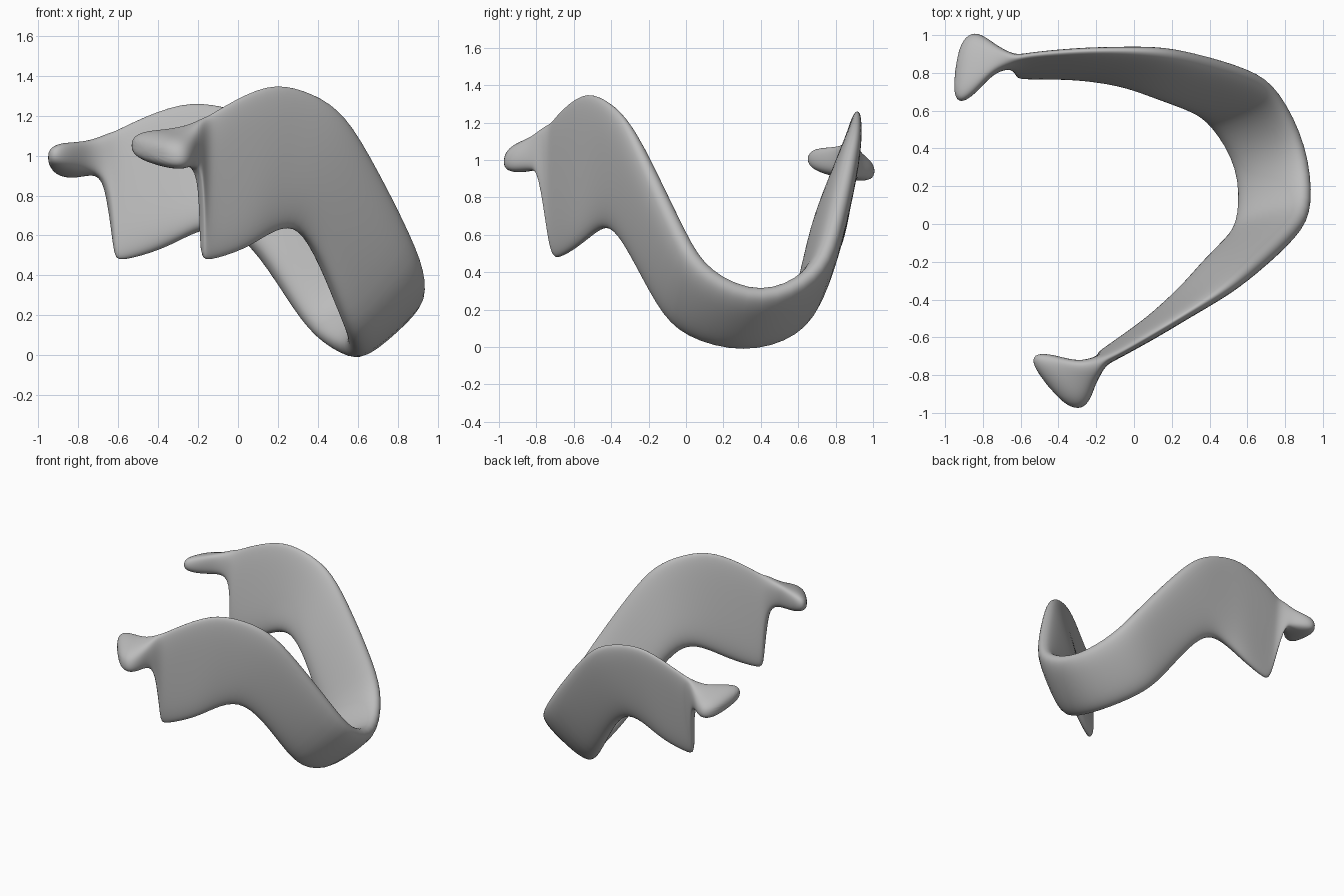
import bpy, bmesh, math
from mathutils import Vector

if "Cube" in bpy.data.objects:
    bpy.data.objects.remove(bpy.data.objects["Cube"])

bone = bpy.data.materials.new("bone_grey")
bone.diffuse_color = (0.5, 0.5, 0.5, 1)
bone.use_nodes = True
bone.node_tree.nodes["Principled BSDF"].inputs["Base Color"].default_value = bone.diffuse_color

# Stations from the chin to the end of the branch:
# lower edge point, upper edge point (forward, outward, up), half thickness
BRANCH = [
    ((.635, 0, -.01), (.99, 0, .25), .09),
    ((.55, .29, .07), (.93, .31, .39), .09),
    ((.46, .39, .205), (.835, .42, .58), .09),
    ((.31, .53, .51), (.55, .575, 1.02), .08),
    ((.16, .62, .665), (.39, .65, 1.21), .065),
    ((-.0, .68, .61), (.19, .71, 1.29), .05),
    ((-.13, .73, .53), (-.01, .765, 1.32), .045),
    ((-.36, .77, .465), (-.27, .825, 1.2), .04),
    ((-.375, .785, .50), (-.34, .83, 1.16), .04),
]
# Neck and joint head: forward position, bottom, top, half width
HEAD = [(-.39, .90, 1.145, .05), (-.46, .93, 1.11, .07), (-.54, .92, 1.09, .145),
        (-.615, .925, 1.08, .185), (-.67, .95, 1.05, .145)]
SIDES = 16


def squash(v, p=.72):
    return math.copysign(abs(v) ** p, v)


def add_ring(bm, low, up, inward, t_low, t_up, bulge=0):
    """Rounded cross-section between a lower and an upper edge point."""
    ring = []
    for k in range(SIDES):
        a = 2 * math.pi * k / SIDES
        h, w = squash(math.cos(a)), squash(math.sin(a))
        t = t_low + (t_up - t_low) * (h + 1) / 2
        if w > 0:
            t *= 1 + bulge * (1 - h) / 2
        p = (low + up) / 2 + (up - low) * .51 * h + inward * t * w
        ring.append(bm.verts.new((p.x, -p.y, p.z)))
    return ring


def build_jaw():
    bm = bmesh.new()
    rings = []
    mids = [(Vector(s[0]) + Vector(s[1])) / 2 for s in BRANCH]
    for i, (low, up, t) in enumerate(BRANCH):
        low, up = Vector(low), Vector(up)
        along = mids[min(i + 1, len(mids) - 1)] - mids[max(i - 1, 0)]
        if i == 0:
            along = Vector((0, 1, 0))
        inward = (up - low).cross(along).normalized()
        bulge = .8 if 3 <= i <= 6 else 0
        rings.append(add_ring(bm, low, up, inward, t * 1.05, t * .8, bulge))
    for i, (u, bottom, top, t) in enumerate(HEAD):
        # the joint head is turned so that its inner end lies further back
        inward = Vector((-.42, -1, .2)) if i else Vector((0, -1, 0))
        v = .865 if i else .845
        rings.append(add_ring(bm, Vector((u, v, bottom)), Vector((u, v, top)), inward, t, t * .95))
    for a, b in zip(rings, rings[1:]):
        for k in range(SIDES):
            bm.faces.new((a[k], a[(k + 1) % SIDES], b[(k + 1) % SIDES], b[k]))
    # rounded end of the joint head
    tip = bm.verts.new((-.685, -.865, 1.0))
    for k in range(SIDES):
        bm.faces.new((rings[-1][k], rings[-1][(k + 1) % SIDES], tip))
    # other half, joined at the chin
    bmesh.ops.mirror(bm, geom=bm.verts[:] + bm.edges[:] + bm.faces[:], axis='Y', merge_dist=.002)
    bmesh.ops.remove_doubles(bm, verts=bm.verts[:], dist=.0005)
    # slight natural lean between the two halves
    for v in bm.verts:
        lift = v.co.z - .65
        if lift > 0:
            v.co.z -= .07 * lift * v.co.y / .78
        else:
            v.co.z -= .12 * lift * min(0, .2 - v.co.x) * 0
        v.co.y += .05 * lift
    bmesh.ops.recalc_face_normals(bm, faces=bm.faces)
    for f in bm.faces:
        f.smooth = True
    me = bpy.data.meshes.new("jaw_bone")
    bm.to_mesh(me)
    bm.free()
    me.materials.append(bone)
    ob = bpy.data.objects.new("jaw_bone", me)
    bpy.context.collection.objects.link(ob)
    return ob


jaw = build_jaw()
sub = jaw.modifiers.new("smooth", 'SUBSURF')
sub.levels = sub.render_levels = 2
jaw.rotation_euler.z = math.radians(16.3)
jaw.location = (-.045, .154, 0)
